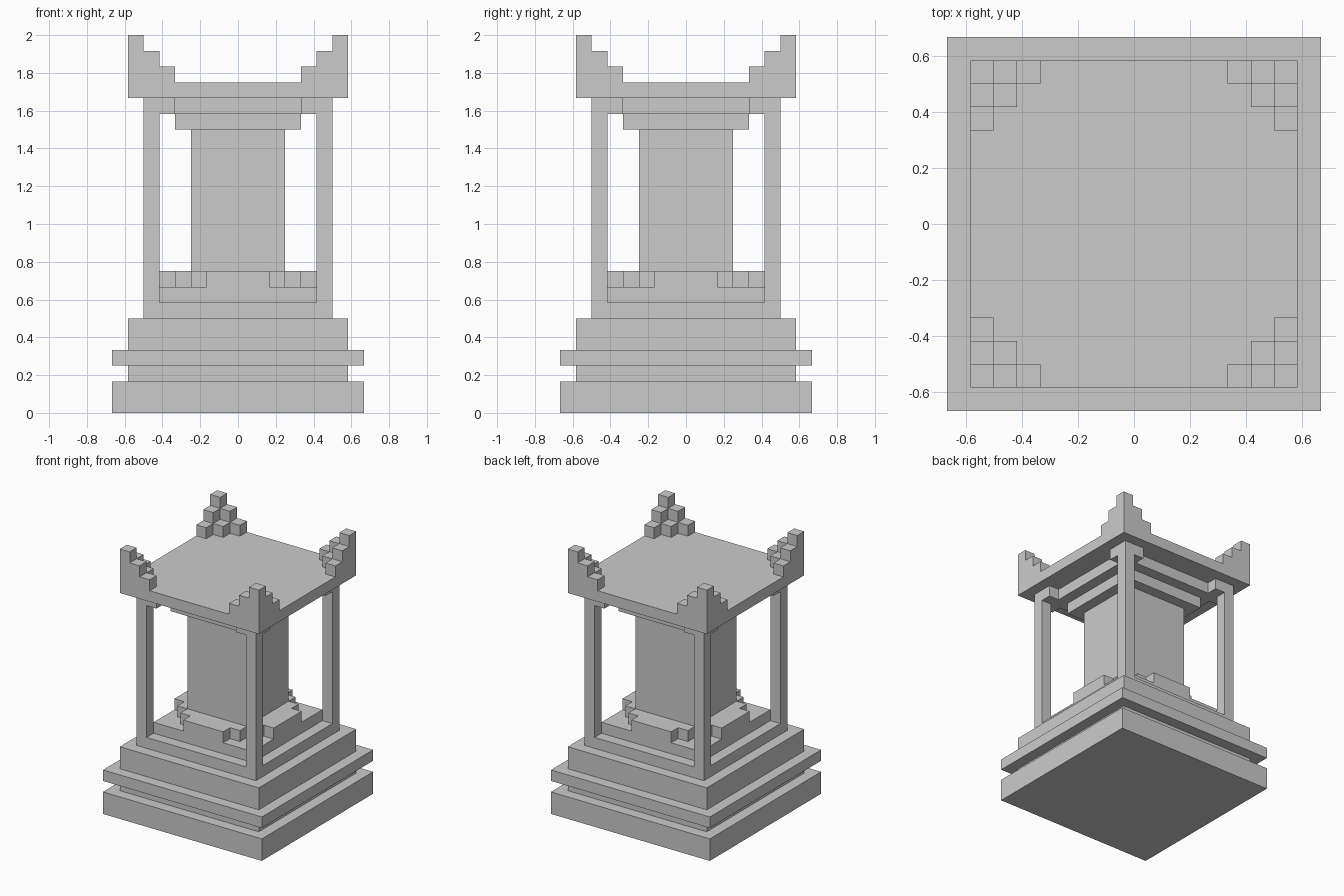
import bpy, bmesh

if "Cube" in bpy.data.objects:
    bpy.data.objects.remove(bpy.data.objects["Cube"])

U = 1 / 12  # one grid cell


def finish(name, bm):
    mesh = bpy.data.meshes.new(name)
    bm.to_mesh(mesh)
    bm.free()
    obj = bpy.data.objects.new(name, mesh)
    bpy.context.collection.objects.link(obj)


def prism(name, pts, z0, z1):
    """Extrude a plan outline given in grid cells."""
    bm = bmesh.new()
    face = bm.faces.new([bm.verts.new((x * U, y * U, z0 * U)) for x, y in pts])
    top = bmesh.ops.extrude_face_region(bm, geom=[face])["geom"]
    verts = [v for v in top if isinstance(v, bmesh.types.BMVert)]
    bmesh.ops.translate(bm, verts=verts, vec=(0, 0, (z1 - z0) * U))
    bmesh.ops.recalc_face_normals(bm, faces=bm.faces)
    finish(name, bm)


def slab(name, r, z0, z1):
    prism(name, [(-r, -r), (r, -r), (r, r), (-r, r)], z0, z1)


# Square tiers, bottom to top
for name, r, z0, z1 in [
    ("base_plinth", 8, 0, 2), ("base_neck", 7, 2, 3), ("base_ledge", 8, 3, 4),
    ("base_upper", 7, 4, 6), ("column_platform", 6, 6, 7), ("core_step", 5, 7, 8),
    ("core_pillar", 3, 9, 18), ("lower_cornice", 4, 18, 19),
    ("upper_cornice", 5, 19, 20), ("roof_slab", 7, 20, 21),
]:
    slab(name, r, z0, z1)

# Stepped-corner footing around the core
quarter = [(5, 2), (4, 2), (4, 3), (3, 3), (3, 4), (2, 4), (2, 5)]
outline = []
for i in range(4):
    outline += quarter
    quarter = [(-y, x) for x, y in quarter]
prism("core_footing", outline, 8, 9)

# Corner posts, brackets and stepped roof finials
bracket = [(6, 6), (4, 6), (4, 5), (5, 5), (5, 4), (6, 4)]
for sx, sy, label in [(1, 1, "back_right"), (-1, 1, "back_left"),
                      (1, -1, "front_right"), (-1, -1, "front_left")]:
    def corner(name, pts, z0, z1):
        prism(name + "_" + label, [(x * sx, y * sy) for x, y in pts], z0, z1)

    corner("post", [(5, 5), (6, 5), (6, 6), (5, 6)], 7, 19)
    corner("post_bracket", bracket, 19, 20)
    for n in (3, 2, 1):
        stair = [(7, 7)]
        for k in range(n):
            stair += [(7 - n + k, 7 - k), (7 - n + k, 6 - k)]
        stair.append((7, 7 - n))
        corner(f"finial_step_{4 - n}", stair, 24 - n, 25 - n)
